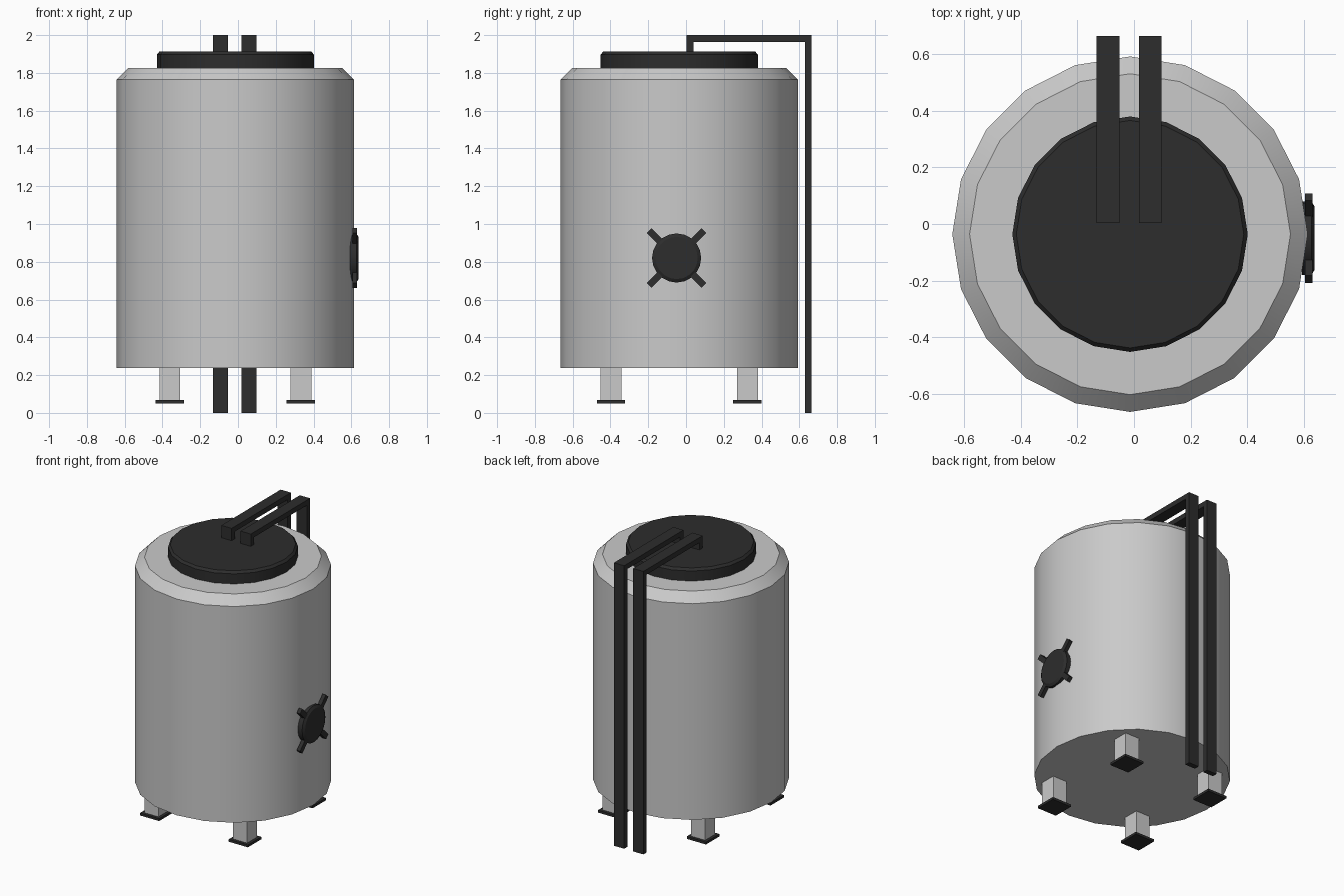
import bpy, math
from mathutils import Matrix, Vector

if "Cube" in bpy.data.objects:
    bpy.data.objects.remove(bpy.data.objects["Cube"])


def material(name, v):
    m = bpy.data.materials.new(name)
    m.diffuse_color = (v, v, v, 1)
    m.use_nodes = True
    m.node_tree.nodes["Principled BSDF"].inputs["Base Color"].default_value = m.diffuse_color
    return m


STEEL = material("light grey steel", 0.59)
BLACK = material("dark grey", 0.026)


def make(name, verts, faces, mat, smooth=False):
    me = bpy.data.meshes.new(name)
    me.from_pydata(verts, [], faces)
    me.materials.append(mat)
    if smooth:
        me.shade_smooth()
        me.set_sharp_from_angle(angle=math.radians(30))
    ob = bpy.data.objects.new(name, me)
    bpy.context.collection.objects.link(ob)
    return ob


def lathe(name, profile, sides, mat, mtx):
    """Capped solid of revolution from (radius, height) points, bottom to top."""
    verts, faces = [], []
    for r, z in profile:
        for i in range(sides):
            a = math.tau * i / sides
            verts.append(mtx @ Vector((r * math.cos(a), r * math.sin(a), z)))
    for k in range(len(profile) - 1):
        for i in range(sides):
            j = (i + 1) % sides
            faces.append((k * sides + i, k * sides + j,
                          (k + 1) * sides + j, (k + 1) * sides + i))
    faces.append(tuple(reversed(range(sides))))
    faces.append(tuple(range((len(profile) - 1) * sides, len(profile) * sides)))
    return make(name, verts, faces, mat, True)


def box(name, lo, hi, mat, mtx=Matrix()):
    v = [mtx @ Vector((x, y, z)) for x in (lo[0], hi[0])
         for y in (lo[1], hi[1]) for z in (lo[2], hi[2])]
    f = [(0, 1, 3, 2), (4, 6, 7, 5), (0, 4, 5, 1),
         (2, 3, 7, 6), (0, 2, 6, 4), (1, 5, 7, 3)]
    return make(name, v, f, mat)


# tank body and lid
CX, CY = -0.014, -0.036
centre = Matrix.Translation((CX, CY, 0))
lathe("tank_body", [(0.628, 0.237), (0.628, 1.765), (0.567, 1.826)], 20, STEEL, centre)
lathe("tank_lid", [(0.416, 1.82), (0.416, 1.897), (0.402, 1.913)], 20, BLACK, centre)

# legs with foot plates
for sx, side in ((-1, "left"), (1, "right")):
    for sy, end in ((-1, "front"), (1, "back")):
        x, y = CX + sx * 0.347, CY + sy * 0.361
        box(f"{end}_{side}_leg", (x - .055, y - .055, .06), (x + .055, y + .055, .24), STEEL)
        box(f"{end}_{side}_foot", (x - .075, y - .075, .05), (x + .075, y + .075, .067), BLACK)

# two flat pipes: down the back, over the top, into the lid
T = 0.036
path = [(0.665, 0), (0.665, 2.0), (0.003, 2.0), (0.003, 1.90),
        (0.003 + T, 1.90), (0.003 + T, 2 - T), (0.665 - T, 2 - T), (0.665 - T, 0)]
n = len(path)
for side, x0 in (("left", -0.132), ("right", 0.018)):
    verts = [(x, y, z) for x in (x0, x0 + 0.08) for y, z in path]
    faces = [(i, i + n, (i + 1) % n + n, (i + 1) % n) for i in range(n)]
    for a, b, c, d in ((0, 1, 6, 7), (1, 2, 5, 6), (2, 3, 4, 5)):
        faces += [(a, b, c, d), (d + n, c + n, b + n, a + n)]
    make(f"{side}_pipe", verts, faces, BLACK)

# valve wheel on the right side, axis along x
wheel = Matrix.Translation((0, -0.05, 0.82)) @ Matrix.Rotation(math.pi / 2, 4, 'Y')
lathe("valve_wheel", [(0.13, 0.594), (0.13, 0.627), (0.112, 0.638)], 20, BLACK, wheel)
for k in range(2):
    spin = wheel @ Matrix.Rotation(math.radians(45 + 90 * k), 4, 'Z')
    box(f"valve_spoke_{k + 1}", (-0.205, -0.018, 0.605), (0.205, 0.018, 0.631), BLACK, spin)
